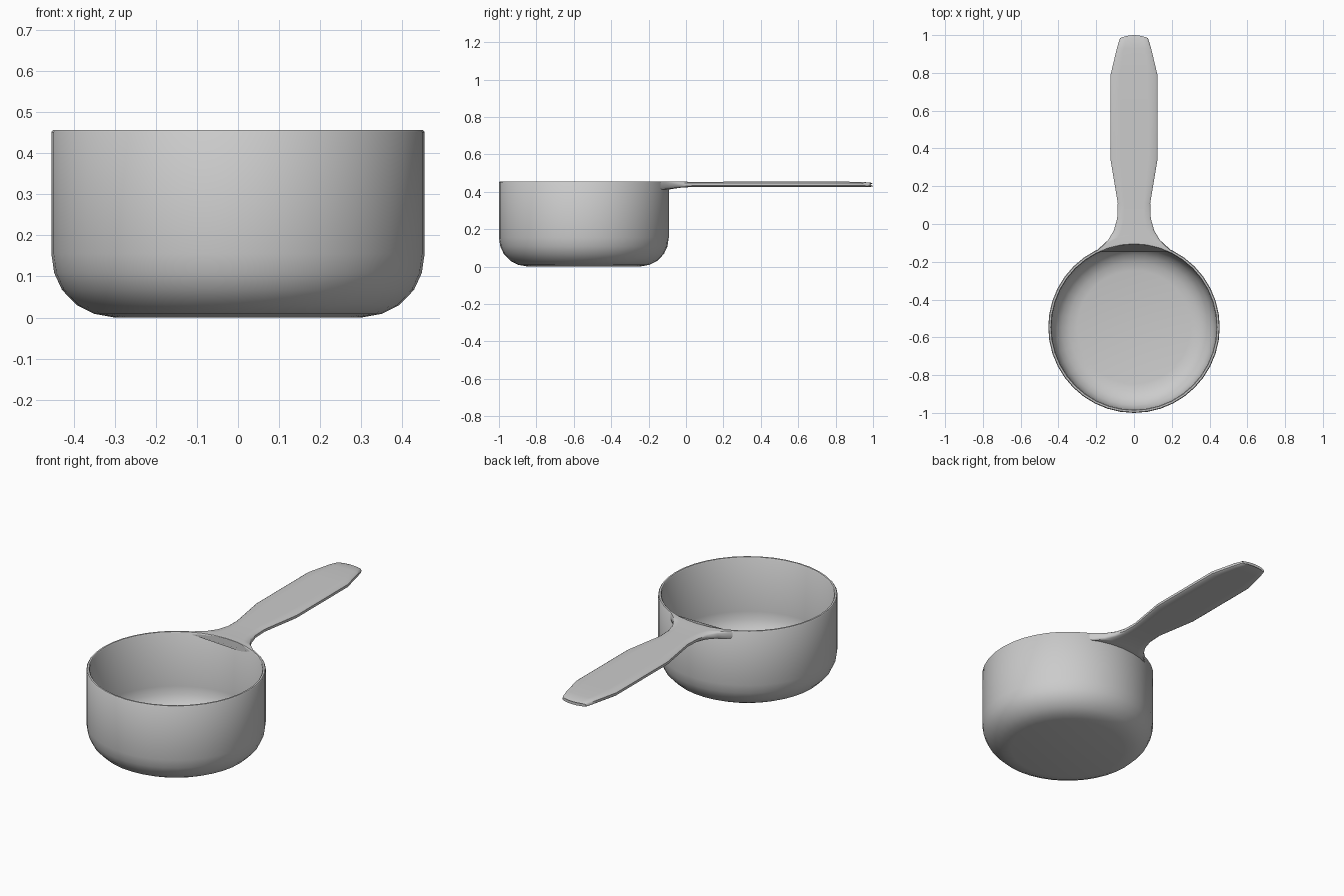
import bpy, bmesh, math

if "Cube" in bpy.data.objects:
    bpy.data.objects.remove(bpy.data.objects["Cube"])

CY, SEG = -0.546, 40


def finish(bm, name, angle):
    bmesh.ops.recalc_face_normals(bm, faces=bm.faces[:])
    me = bpy.data.meshes.new(name)
    bm.to_mesh(me)
    bm.free()
    ob = bpy.data.objects.new(name, me)
    bpy.context.collection.objects.link(ob)
    bpy.ops.object.select_all(action='DESELECT')
    bpy.context.view_layer.objects.active = ob
    ob.select_set(True)
    bpy.ops.object.shade_smooth_by_angle(angle=math.radians(angle))
    return ob


def bridge(bm, rings):
    n = len(rings[0])
    for a, b in zip(rings, rings[1:]):
        for i in range(n):
            j = (i + 1) % n
            bm.faces.new((a[i], a[j], b[j], b[i]))


# Bowl: lathed thin wall with a rounded base
profile = [(0.30, 0.0), (0.35, 0.009), (0.392, 0.03), (0.428, 0.067), (0.447, 0.108),
           (0.454, 0.155), (0.454, 0.451), (0.450, 0.456), (0.441, 0.456), (0.437, 0.451),
           (0.436, 0.155), (0.429, 0.113), (0.412, 0.076), (0.382, 0.045),
           (0.344, 0.026), (0.30, 0.018)]
bm = bmesh.new()
rings = []
for r, z in profile:
    rings.append([bm.verts.new((r * math.cos(2 * math.pi * i / SEG),
                                CY + r * math.sin(2 * math.pi * i / SEG), z))
                  for i in range(SEG)])
bridge(bm, rings)
bm.faces.new(rings[0])
bm.faces.new(rings[-1])
finish(bm, "bowl", 40)

# Handle: stations of (middle y, edge y, half width, top z, bottom z)
stations = [(-0.100, -0.148, 0.205, 0.456, 0.412),
            (-0.085, -0.122, 0.178, 0.456, 0.413),
            (-0.060, -0.085, 0.137, 0.455, 0.417),
            (-0.025, -0.035, 0.107, 0.454, 0.422),
            (0.030, 0.028, 0.089, 0.453, 0.425),
            (0.110, 0.110, 0.086, 0.453, 0.426),
            (0.340, 0.340, 0.124, 0.454, 0.426),
            (0.790, 0.790, 0.124, 0.454, 0.426),
            (0.930, 0.925, 0.092, 0.453, 0.426),
            (0.985, 0.973, 0.078, 0.449, 0.426),
            (1.000, 0.985, 0.072, 0.444, 0.429)]
bm = bmesh.new()
rings = []
for ym, ye, w, zt, zb in stations:
    e = 0.010
    xs = [-(w - e), -w * 0.6, -w * 0.3, 0, w * 0.3, w * 0.6, w - e]
    d = (zt - zb) * 0.25
    loop = [(x, zt) for x in xs] + [(w, zt - d), (w, zb + d)]
    loop += [(x, zb) for x in reversed(xs)] + [(-w, zb + d), (-w, zt - d)]
    rings.append([bm.verts.new((x, ym + (ye - ym) * (x / w) ** 2, z)) for x, z in loop])
bridge(bm, rings)
bm.faces.new(rings[0])
bm.faces.new(rings[-1])
finish(bm, "handle", 50)
